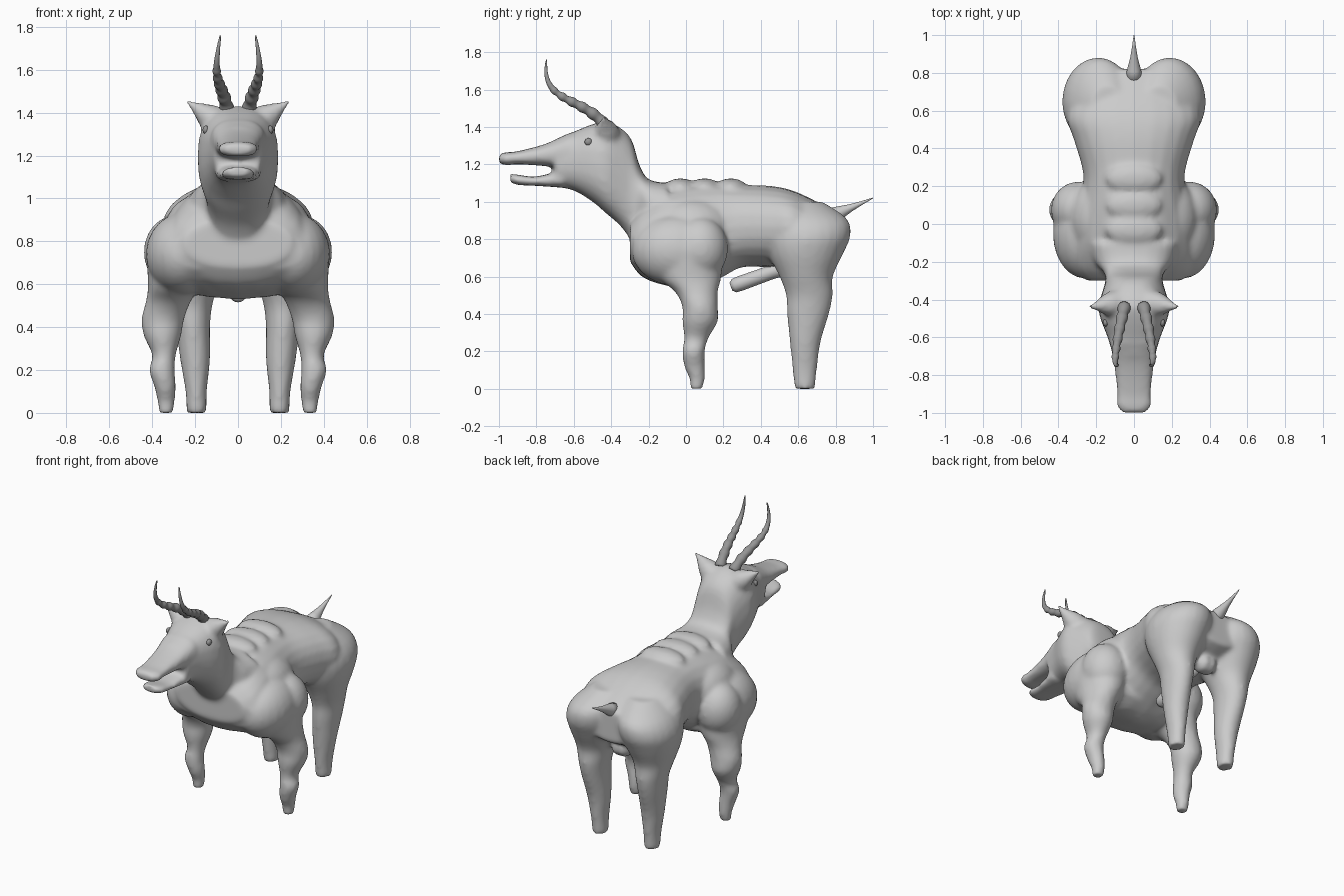
import bpy
import bmesh
from math import sin, cos, pi, copysign
from mathutils import Vector, Matrix
from mathutils.geometry import interpolate_bezier

cube = bpy.data.objects.get("Cube")
if cube:
    bpy.data.objects.remove(cube, do_unlink=True)


def material(name, value):
    mat = bpy.data.materials.new(name)
    mat.use_nodes = True
    color = (value, value, value, 1)
    mat.diffuse_color = color
    mat.node_tree.nodes["Principled BSDF"].inputs["Base Color"].default_value = color
    return mat


hide = material("light grey hide", 0.6)
horn_grey = material("dark grey horn", 0.3)
SIDES = 24


def skin(bm, rings):
    """Closed surface through a series of point rings."""
    loops = [[bm.verts.new(p) for p in ring] for ring in rings]
    faces = [bm.faces.new(loops[0]), bm.faces.new(loops[-1])]
    for a, b in zip(loops, loops[1:]):
        for i in range(len(a)):
            j = (i + 1) % len(a)
            faces.append(bm.faces.new((a[i], a[j], b[j], b[i])))
    bmesh.ops.recalc_face_normals(bm, faces=faces)


def refine(rows, steps=4):
    """Smooth in-between sections (Catmull-Rom)."""
    out = []
    for i in range(len(rows) - 1):
        p0, p1 = rows[max(i - 1, 0)], rows[i]
        p2, p3 = rows[i + 1], rows[min(i + 2, len(rows) - 1)]
        for k in range(steps):
            t = k / steps
            out.append([b + t / 2 * (c - a + t * (2 * a - 5 * b + 4 * c - d + t * (3 * (b - c) + d - a)))
                        for a, b, c, d in zip(p0, p1, p2, p3)])
    return out + [list(rows[-1])]


def unit_ring(power):
    for i in range(SIDES):
        c, s = cos(2 * pi * i / SIDES), sin(2 * pi * i / SIDES)
        yield copysign(abs(c) ** power, c), copysign(abs(s) ** power, s)


def loft_along_y(bm, rows, power=1.0):
    """Rows: y, bottom z, top z, half width."""
    skin(bm, [[(w * c, y, (lo + hi) / 2 + s * (hi - lo) / 2) for c, s in unit_ring(power)]
              for y, lo, hi, w in refine(rows)])


def loft_leg(bm, rows, side):
    """Rows: z, front y, back y, inner x, outer x."""
    skin(bm, [[(side * ((x0 + x1) / 2 + c * (x1 - x0) / 2), (y0 + y1) / 2 + s * (y1 - y0) / 2, z)
               for c, s in unit_ring(1)]
              for z, y0, y1, x0, x1 in refine(rows)])


def tube(bm, points, radii):
    rings = []
    for i, p in enumerate(points):
        tangent = points[min(i + 1, len(points) - 1)] - points[max(i - 1, 0)]
        q = tangent.to_track_quat("Z", "Y")
        rings.append([p + q @ Vector((radii[i] * c, radii[i] * s, 0)) for c, s in unit_ring(1)])
    skin(bm, rings)


def ellipsoid(bm, center, radii):
    bmesh.ops.create_uvsphere(bm, u_segments=24, v_segments=16, radius=1,
                              matrix=Matrix.Translation(center) @ Matrix.Diagonal((*radii, 1)))


def finish(bm, name, mat):
    mesh = bpy.data.meshes.new(name)
    bm.to_mesh(mesh)
    bm.free()
    mesh.materials.append(mat)
    mesh.shade_smooth()
    obj = bpy.data.objects.new(name, mesh)
    bpy.context.collection.objects.link(obj)
    return obj


body = bmesh.new()

# Torso
loft_along_y(body, [
    (-0.30, 0.68, 0.90, 0.25), (-0.23, 0.595, 0.98, 0.32), (-0.1, 0.55, 1.07, 0.32),
    (0.05, 0.53, 1.1, 0.30), (0.2, 0.6, 1.1, 0.27), (0.3, 0.65, 1.09, 0.275),
    (0.45, 0.65, 1.085, 0.32), (0.57, 0.66, 1.06, 0.355), (0.7, 0.67, 1.0, 0.29),
    (0.82, 0.72, 0.93, 0.16)], 0.9)

# Lower chest, filling the front between the legs
loft_along_y(body, [
    (-0.28, 0.66, 0.86, 0.3), (-0.2, 0.59, 0.9, 0.35), (-0.08, 0.55, 0.92, 0.34),
    (0.06, 0.535, 0.92, 0.32), (0.16, 0.58, 0.9, 0.3)], 0.7)

# Neck and skull
loft_along_y(body, [
    (-0.1, 0.78, 1.1, 0.24), (-0.2, 0.76, 1.12, 0.21), (-0.25, 0.755, 1.2, 0.165),
    (-0.29, 0.79, 1.33, 0.15), (-0.35, 0.87, 1.395, 0.165), (-0.43, 0.94, 1.43, 0.188),
    (-0.5, 1.0, 1.415, 0.178), (-0.6, 1.06, 1.375, 0.14), (-0.7, 1.08, 1.335, 0.11)], 0.8)

# Open jaws
loft_along_y(body, [
    (-0.62, 1.17, 1.37, 0.13), (-0.75, 1.19, 1.31, 0.105), (-0.9, 1.2, 1.27, 0.09),
    (-0.96, 1.195, 1.265, 0.093), (-1.0, 1.205, 1.255, 0.06)], 0.8)
loft_along_y(body, [
    (-0.66, 1.075, 1.17, 0.11), (-0.8, 1.085, 1.135, 0.085), (-0.9, 1.09, 1.145, 0.075),
    (-0.94, 1.105, 1.15, 0.05)], 0.75)

# Withers and spine swellings
for y in (-0.03, 0.1, 0.24):
    ellipsoid(body, (0, y, 1.075), (0.15, 0.085, 0.05))

for side in (1, -1):
    # Shoulder, front leg, hind leg
    ellipsoid(body, (side * 0.26, -0.05, 0.74), (0.17, 0.24, 0.19))
    ellipsoid(body, (side * 0.295, 0.075, 0.75), (0.145, 0.15, 0.17))
    ellipsoid(body, (side * 0.17, 0.03, 0.86), (0.17, 0.22, 0.16))
    loft_leg(body, [
        (0.0, 0.02, 0.09, 0.30, 0.37), (0.05, 0.02, 0.1, 0.295, 0.375),
        (0.12, -0.01, 0.1, 0.29, 0.39), (0.2, -0.02, 0.1, 0.295, 0.415),
        (0.27, -0.01, 0.12, 0.29, 0.40), (0.36, -0.02, 0.17, 0.265, 0.44),
        (0.44, -0.02, 0.17, 0.25, 0.45), (0.52, -0.06, 0.17, 0.22, 0.43),
        (0.6, -0.15, 0.19, 0.17, 0.42), (0.75, -0.2, 0.2, 0.1, 0.43)], side)
    loft_leg(body, [
        (0.0, 0.58, 0.69, 0.145, 0.24), (0.1, 0.57, 0.7, 0.145, 0.245),
        (0.25, 0.555, 0.72, 0.13, 0.27), (0.4, 0.54, 0.765, 0.13, 0.29),
        (0.5, 0.535, 0.785, 0.12, 0.305), (0.6, 0.5, 0.785, 0.09, 0.335),
        (0.72, 0.44, 0.84, 0.04, 0.37), (0.82, 0.42, 0.88, 0.01, 0.378),
        (0.91, 0.43, 0.86, 0.01, 0.335), (1.0, 0.48, 0.73, 0.04, 0.23)], side)
    # Ear and rounded underside between the hind legs
    base, tip = Vector((side * 0.09, -0.42, 1.35)), Vector((side * 0.24, -0.44, 1.455))
    tube(body, [base.lerp(tip, t) for t in (0, 0.35, 0.7, 1)], [0.075, 0.06, 0.028, 0.008])
    ellipsoid(body, (side * 0.02, 0.67, 0.64), (0.05, 0.065, 0.065))

# Fuse everything into one soft hide
blend = finish(body, "body", hide)
remesh = blend.modifiers.new("fuse", "REMESH")
remesh.mode = "VOXEL"
remesh.voxel_size = 0.014
remesh.use_smooth_shade = True
soften = blend.modifiers.new("soften", "SMOOTH")
soften.factor = 0.5
soften.iterations = 8
evaluated = blend.evaluated_get(bpy.context.evaluated_depsgraph_get())
fused = bpy.data.meshes.new_from_object(evaluated)
blend.modifiers.clear()
blend.data = fused
fused.materials.clear()
fused.materials.append(hide)
fused.shade_smooth()

# Tail
bm = bmesh.new()
start, end = Vector((0, 0.76, 0.915)), Vector((0, 1.0, 1.02))
tube(bm, [start.lerp(end, t) for t in (0, 0.25, 0.5, 0.75, 1)], [0.05, 0.036, 0.02, 0.01, 0.002])
finish(bm, "tail", hide)

# Belly sheath
bm = bmesh.new()
start, end = Vector((0, 0.24, 0.545)), Vector((0, 0.6, 0.675))
tube(bm, [start.lerp(end, t) for t in (0, 0.05, 0.15, 0.6, 1)], [0.022, 0.038, 0.04, 0.038, 0.05])
finish(bm, "belly_sheath", hide)

# Horns with ridges, and eyes
for side, label in ((1, "left"), (-1, "right")):
    bm = bmesh.new()
    handles = [Vector((side * x, y, z)) for x, y, z in (
        (0.05, -0.435, 1.41), (0.08, -0.56, 1.57), (0.125, -0.78, 1.52), (0.082, -0.745, 1.76))]
    count = 60
    path = interpolate_bezier(*handles, count)
    radii = []
    for i in range(count):
        t = i / (count - 1)
        ridge = 0.003 * sin(t * 2 * pi * 8) if t < 0.68 else 0
        radii.append(0.003 + 0.029 * (1 - t) ** 0.7 + ridge)
    tube(bm, path, radii)
    finish(bm, label + "_horn", horn_grey)

    bm = bmesh.new()
    ellipsoid(bm, (side * 0.15, -0.522, 1.32), (0.015, 0.02, 0.02))
    finish(bm, label + "_eye", horn_grey)
